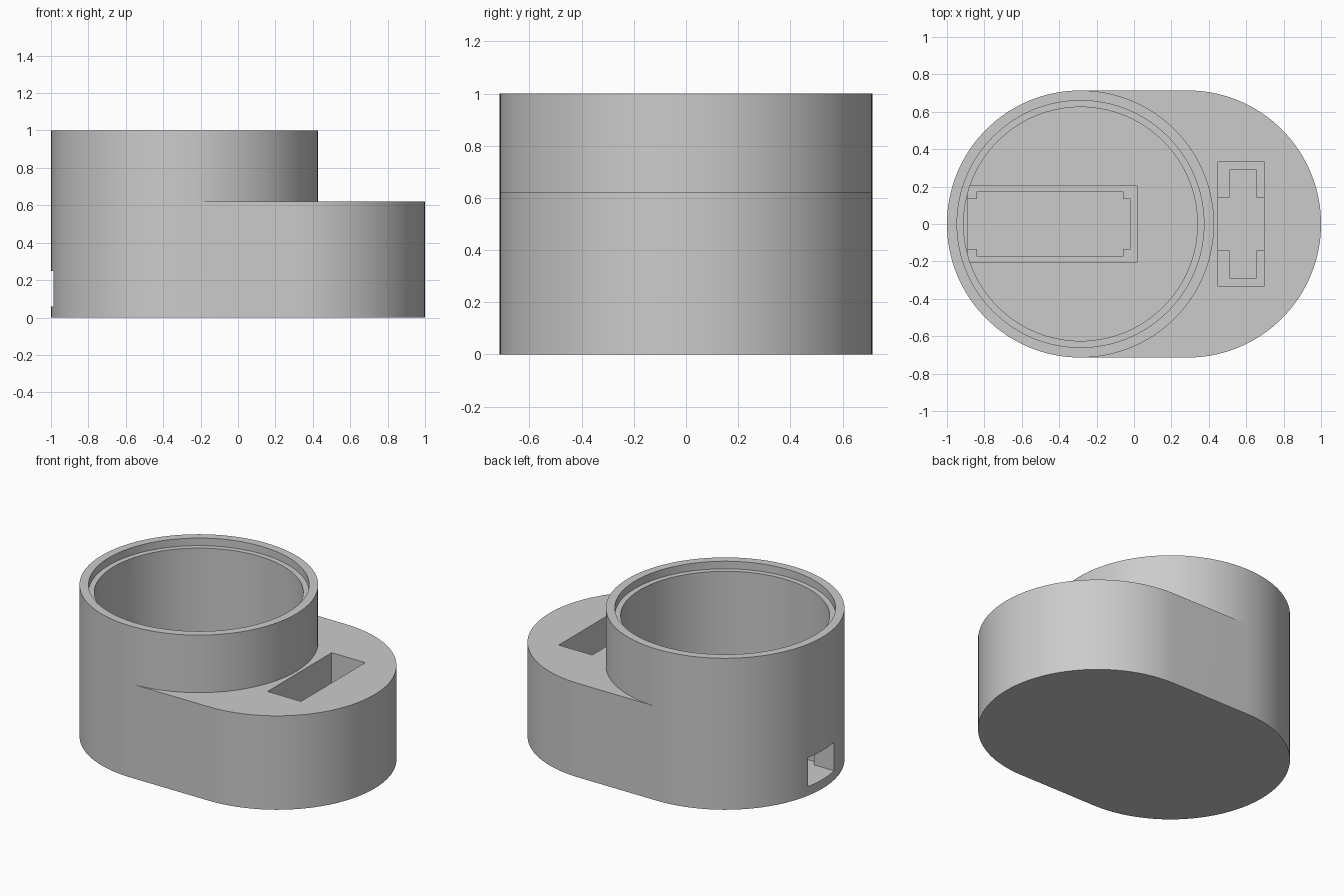
import bpy, bmesh, math

cube = bpy.data.objects.get("Cube")
if cube:
    bpy.data.objects.remove(cube, do_unlink=True)

R = 0.714        # outer radius
C = 0.286        # offset of the two round ends
FOOT_TOP = 0.62
BORE_FLOOR = 0.26
BASE = 0.06
SEG = 64         # segments per half circle

grey = bpy.data.materials.new("grey_plastic")
grey.use_nodes = True
colour = (0.6, 0.6, 0.6, 1)
grey.diffuse_color = colour
grey.node_tree.nodes["Principled BSDF"].inputs["Base Color"].default_value = colour


def arc(cx, r, start, end, n=SEG):
    return [(cx + r * math.cos(start + (end - start) * i / n),
             r * math.sin(start + (end - start) * i / n)) for i in range(n + 1)]


def prism(name, points, z0, z1):
    """Extrude a flat outline upwards from z0 to z1."""
    bm = bmesh.new()
    face = bm.faces.new([bm.verts.new((x, y, z0)) for x, y in points])
    top = bmesh.ops.extrude_face_region(bm, geom=[face])["geom"]
    verts = [v for v in top if isinstance(v, bmesh.types.BMVert)]
    bmesh.ops.translate(bm, verts=verts, vec=(0, 0, z1 - z0))
    bmesh.ops.recalc_face_normals(bm, faces=bm.faces)
    mesh = bpy.data.meshes.new(name)
    bm.to_mesh(mesh)
    bm.free()
    mesh.materials.append(grey)
    obj = bpy.data.objects.new(name, mesh)
    bpy.context.collection.objects.link(obj)
    return obj


def rect(x0, x1, y):
    return [(x0, -y), (x1, -y), (x1, y), (x0, y)]


def cross(x0, x1, xi0, xi1, y, yi):
    """Rectangle with its four corners notched out."""
    half = [(x0, -yi), (xi0, -yi), (xi0, -y), (xi1, -y), (xi1, -yi), (x1, -yi)]
    return half + [(px, -py) for px, py in reversed(half)]


def cut(body, points, z0, z1):
    cutter = prism("cutter", points, z0, z1)
    cutter.hide_render = True
    mod = body.modifiers.new("cut", "BOOLEAN")
    mod.operation = "DIFFERENCE"
    mod.solver = "EXACT"
    mod.object = cutter
    bpy.context.view_layer.objects.active = body
    bpy.ops.object.modifier_apply(modifier=mod.name)
    bpy.data.objects.remove(cutter, do_unlink=True)


q = math.pi / 2
# Stadium block
body = prism("housing", arc(C, R, -q, q) + arc(-C, R, q, 3 * q), 0, 1)

# Lower the foot around the round tower
cut(body, arc(-C, R, -q, q) + [(-C, 0.9), (1.2, 0.9), (1.2, -0.9), (-C, -0.9)],
    FOOT_TOP, 1.2)

# Tower bore and the step under its rim
cut(body, arc(-C, 0.625, 0, 4 * q, 2 * SEG)[:-1], BORE_FLOOR, 1.2)
cut(body, arc(-C, 0.66, 0, 4 * q, 2 * SEG)[:-1], 0.95, 1.2)

# Stepped pocket in the bore floor, and the port through the side wall
cut(body, rect(-0.89, 0.015, 0.205), 0.23, 0.27)
cut(body, cross(-0.88, -0.02, -0.84, -0.06, 0.175, 0.135), BASE, 0.28)
cut(body, rect(-1.2, -0.8, 0.135), BASE, 0.25)

# Stepped slot in the foot, with a passage to the bore
cut(body, rect(0.45, 0.695, 0.335), 0.42, 0.8)
cut(body, cross(0.45, 0.695, 0.51, 0.655, 0.29, 0.143), BASE, 0.5)
cut(body, rect(0.2, 0.47, 0.143), BORE_FLOOR + 0.01, 0.42)

# Smooth the round walls, keep the rims crisp
bpy.ops.object.select_all(action="DESELECT")
body.select_set(True)
bpy.context.view_layer.objects.active = body
bpy.ops.object.shade_smooth_by_angle(angle=math.radians(30))
